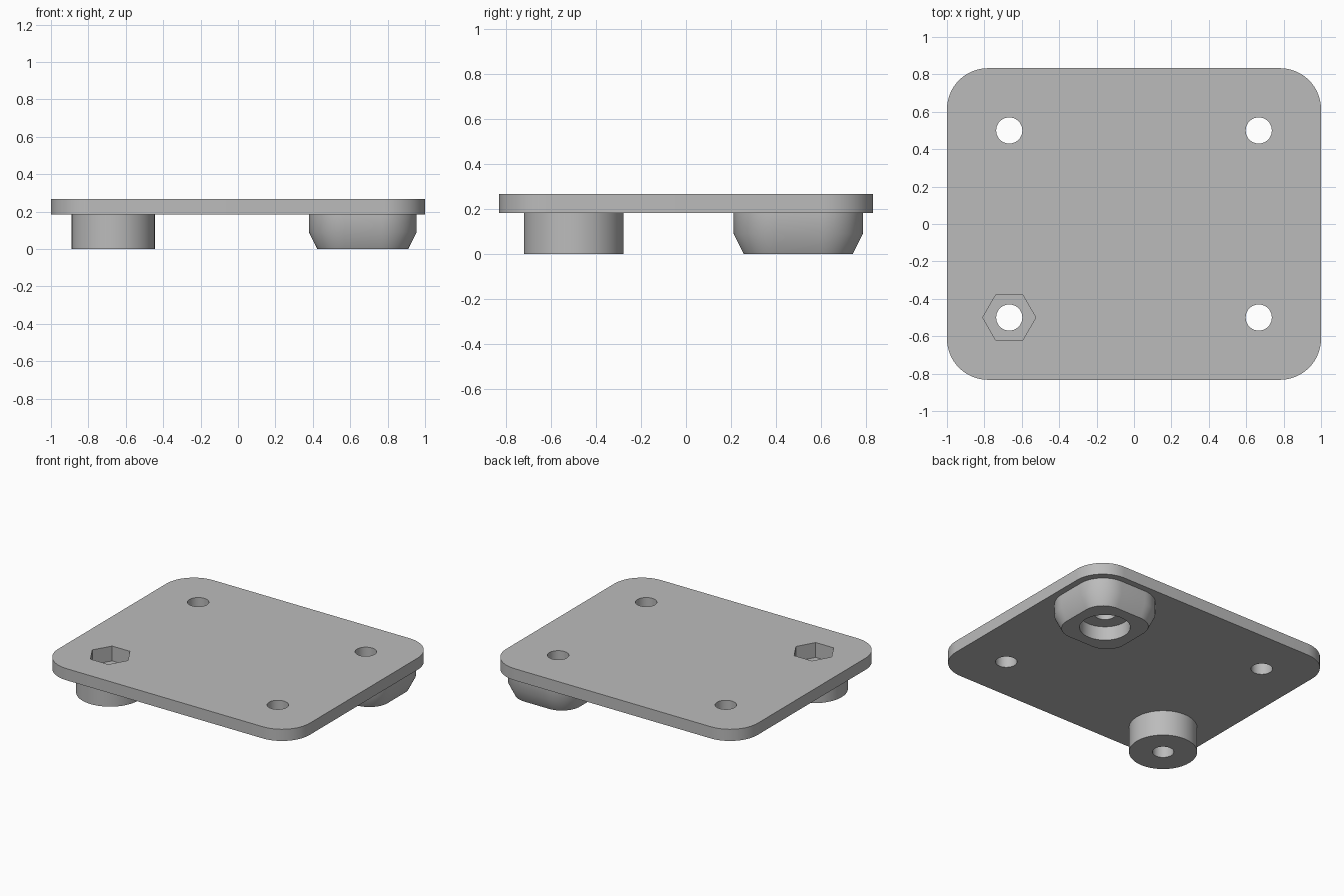
import bpy, bmesh
from math import cos, sin, pi, radians

if "Cube" in bpy.data.objects:
    bpy.data.objects.remove(bpy.data.objects["Cube"])

HOLE_X, HOLE_Y = 0.667, 0.5
TOP, UNDER = 0.267, 0.183

grey = bpy.data.materials.new("plain grey")
grey.use_nodes = True
grey.diffuse_color = (0.5, 0.5, 0.5, 1)
grey.node_tree.nodes["Principled BSDF"].inputs["Base Color"].default_value = (0.5, 0.5, 0.5, 1)


def circle(r, n):
    return [(r * cos(2 * pi * i / n), r * sin(2 * pi * i / n)) for i in range(n)]


def rounded_rect(hx, hy, r, n=16):
    pts = []
    for k, (sx, sy) in enumerate([(1, 1), (-1, 1), (-1, -1), (1, -1)]):
        for i in range(n + 1):
            a = (k + i / n) * pi / 2
            pts.append((sx * (hx - r) + r * cos(a), sy * (hy - r) + r * sin(a)))
    return pts


def loft(name, centre, sections):
    """Solid through matching outlines, listed from bottom to top as (z, points)."""
    bm = bmesh.new()
    rings = [[bm.verts.new((centre[0] + x, centre[1] + y, z)) for x, y in pts]
             for z, pts in sections]
    bm.faces.new(rings[0][::-1])
    bm.faces.new(rings[-1])
    for low, high in zip(rings, rings[1:]):
        for i in range(len(low)):
            j = (i + 1) % len(low)
            bm.faces.new((low[i], low[j], high[j], high[i]))
    mesh = bpy.data.meshes.new(name)
    bm.to_mesh(mesh)
    bm.free()
    obj = bpy.data.objects.new(name, mesh)
    obj.data.materials.append(grey)
    bpy.context.collection.objects.link(obj)
    return obj


def combine(target, tool, operation):
    mod = target.modifiers.new(tool.name, 'BOOLEAN')
    mod.operation, mod.solver, mod.object = operation, 'EXACT', tool
    bpy.context.view_layer.objects.active = target
    bpy.ops.object.modifier_apply(modifier=mod.name)
    bpy.data.objects.remove(tool)


# Rounded base plate
plate = loft("mounting_plate", (0, 0),
             [(z, rounded_rect(1, 0.833, 0.22)) for z in (UNDER, TOP)])

# Bosses below the plate, sunk a little into it so they fuse
nut_at, head_at = (-HOLE_X, -HOLE_Y), (HOLE_X, HOLE_Y)
sunk = UNDER + 0.04
round_boss = loft("round_boss", nut_at, [(z, circle(0.222, 64)) for z in (0, sunk)])
square_boss = loft("square_boss", head_at, [
    (0, rounded_rect(0.243, 0.243, 0.145)),
    (0.09, rounded_rect(0.288, 0.288, 0.19)),
    (sunk, rounded_rect(0.288, 0.288, 0.19))])
combine(plate, round_boss, 'UNION')
combine(plate, square_boss, 'UNION')

# Hexagonal nut pocket from above, round bolt-head pocket from below
combine(plate, loft("nut_pocket", nut_at,
                    [(z, circle(0.142, 6)) for z in (0.16, 0.4)]), 'DIFFERENCE')
combine(plate, loft("head_pocket", head_at,
                    [(z, circle(0.165, 48)) for z in (-0.1, 0.1)]), 'DIFFERENCE')

# Four through holes
for sx in (-1, 1):
    for sy in (-1, 1):
        combine(plate, loft("through_hole", (sx * HOLE_X, sy * HOLE_Y),
                            [(z, circle(0.07, 40)) for z in (-0.2, 0.5)]), 'DIFFERENCE')

# Smooth curved walls, crisp edges
bpy.ops.object.select_all(action='DESELECT')
plate.select_set(True)
bpy.context.view_layer.objects.active = plate
bpy.ops.object.shade_smooth_by_angle(angle=radians(30))
